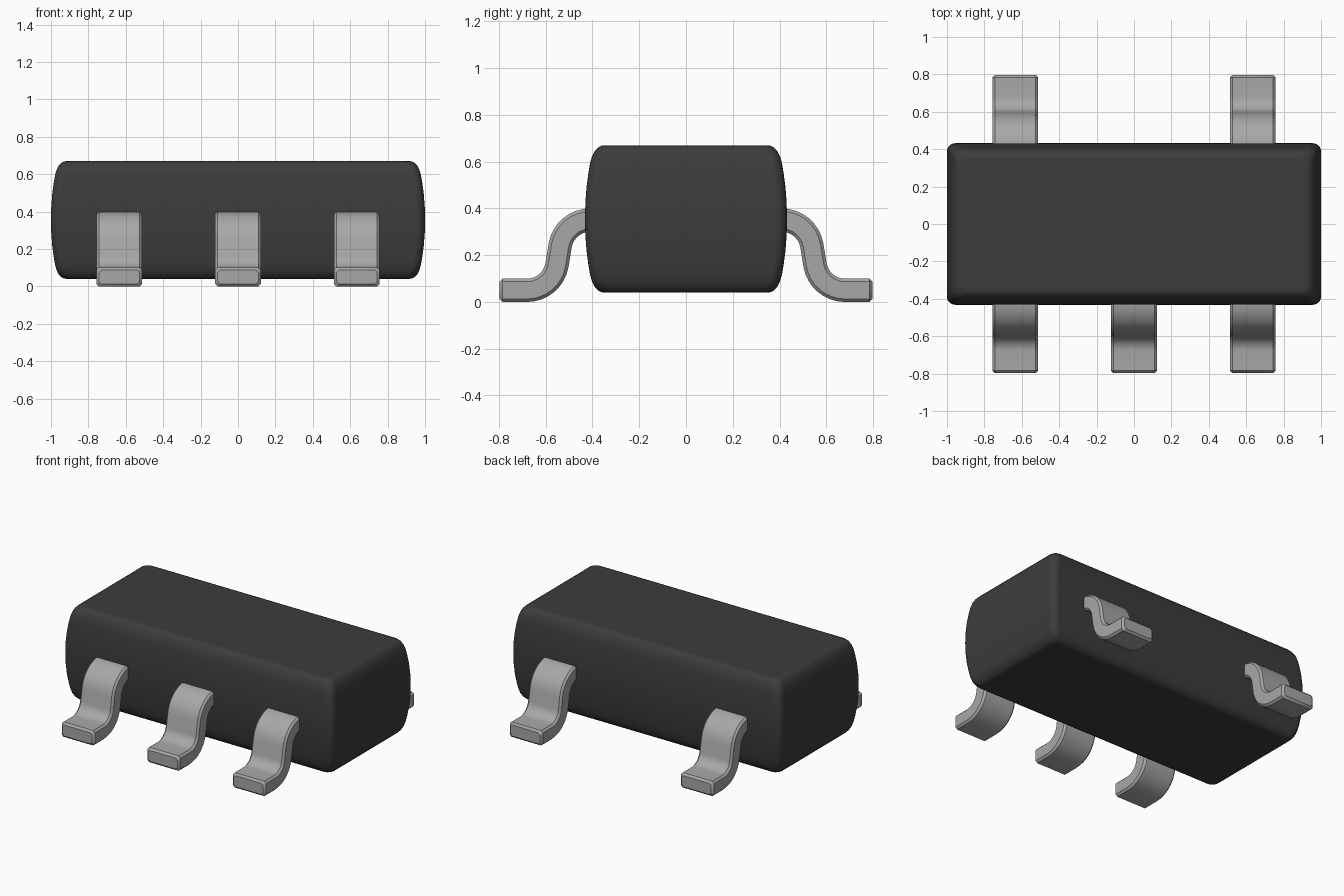
import bpy, bmesh, math
from mathutils import Vector

cube = bpy.data.objects.get("Cube")
if cube:
    bpy.data.objects.remove(cube, do_unlink=True)


def material(name, rgb, metallic=0.0):
    m = bpy.data.materials.new(name)
    m.use_nodes = True
    m.diffuse_color = (*rgb, 1)
    bsdf = m.node_tree.nodes["Principled BSDF"]
    bsdf.inputs["Base Color"].default_value = (*rgb, 1)
    bsdf.inputs["Roughness"].default_value = 0.6
    return m


def finish(bm, name, mat, angle):
    bmesh.ops.recalc_face_normals(bm, faces=bm.faces)
    me = bpy.data.meshes.new(name)
    bm.to_mesh(me)
    bm.free()
    me.materials.append(mat)
    ob = bpy.data.objects.new(name, me)
    bpy.context.collection.objects.link(ob)
    bpy.ops.object.select_all(action='DESELECT')
    ob.select_set(True)
    bpy.context.view_layer.objects.active = ob
    bpy.ops.object.shade_smooth_by_angle(angle=math.radians(angle))
    return ob


def loft(rings):
    """Skin a list of closed rings and cap both ends."""
    bm = bmesh.new()
    loops = [[bm.verts.new(p) for p in ring] for ring in rings]
    n = len(loops[0])
    for a, b in zip(loops, loops[1:]):
        for i in range(n):
            j = (i + 1) % n
            bm.faces.new((a[i], a[j], b[j], b[i]))
    bm.faces.new(loops[0])
    bm.faces.new(loops[-1])
    return bm


dark = material("dark plastic", (0.045, 0.045, 0.045))
metal = material("grey metal", (0.39, 0.39, 0.39))

# Package body: rounded rectangles stacked along a bulging side profile
HX, HY, MID, HZ = 1.0, 0.432, 0.355, 0.315


def rounded_rect(z, inset, r=0.045, seg=6):
    pts = []
    for q, (sx, sy) in enumerate(((1, 1), (-1, 1), (-1, -1), (1, -1))):
        cx, cy = sx * (HX - inset - r), sy * (HY - inset - r)
        for k in range(seg + 1):
            a = math.pi / 2 * (q + k / seg)
            pts.append((cx + r * math.cos(a), cy + r * math.sin(a), z))
    return pts


# (height above the middle, inset) from the bulge to the cap
side = [(0.0, 0.0), (0.07, 0.0015), (0.14, 0.007), (0.20, 0.015), (0.24, 0.022),
        (0.268, 0.030), (0.290, 0.041), (0.305, 0.055), (0.313, 0.070), (HZ, 0.086)]
profile = [(-h, i) for h, i in reversed(side[1:])] + side
body = finish(loft([rounded_rect(MID + h, i) for h, i in profile]), "body", dark, 40)
body.modifiers.new("weighted normals", 'WEIGHTED_NORMAL').keep_sharp = True

# Gull-wing lead: centre line of two arcs joined by straight runs
HALF, WIDTH, CHAMFER, TIP = 0.05, 0.1225, 0.013, 0.797


def arc(cy, cz, r, a0, a1, seg=8):
    return [Vector((cy + r * math.cos(math.radians(a0 + (a1 - a0) * k / seg)),
                    cz + r * math.sin(math.radians(a0 + (a1 - a0) * k / seg))))
            for k in range(seg + 1)]


path = ([Vector((0.36, 0.35))] + arc(0.41, 0.22, 0.13, 90, 10)
        + arc(0.68, 0.18, 0.13, 190, 270)
        + [Vector((TIP - CHAMFER, HALF)), Vector((TIP, HALF))])


def lead(name, x, side_y):
    rings = []
    for i, p in enumerate(path):
        t = (path[min(i + 1, len(path) - 1)] - path[max(i - 1, 0)]).normalized()
        nrm = Vector((-t.y, t.x))
        shrink = CHAMFER if i == len(path) - 1 else 0
        w, h, c = WIDTH - shrink, HALF - shrink, CHAMFER
        section = [(w - c, h), (w, h - c), (w, c - h), (w - c, -h),
                   (c - w, -h), (-w, c - h), (-w, h - c), (c - w, h)]
        rings.append([(x + u, side_y * (p.x + nrm.x * v), p.y + nrm.y * v)
                      for u, v in section])
    return finish(loft(rings), name, metal, 30)


# Three leads in front, two at the back
for label, x in (("right", -0.635), ("middle", 0.0), ("left", 0.635)):
    lead("front_" + label + "_lead", x, -1)
    if x:
        lead("back_" + label + "_lead", x, 1)
